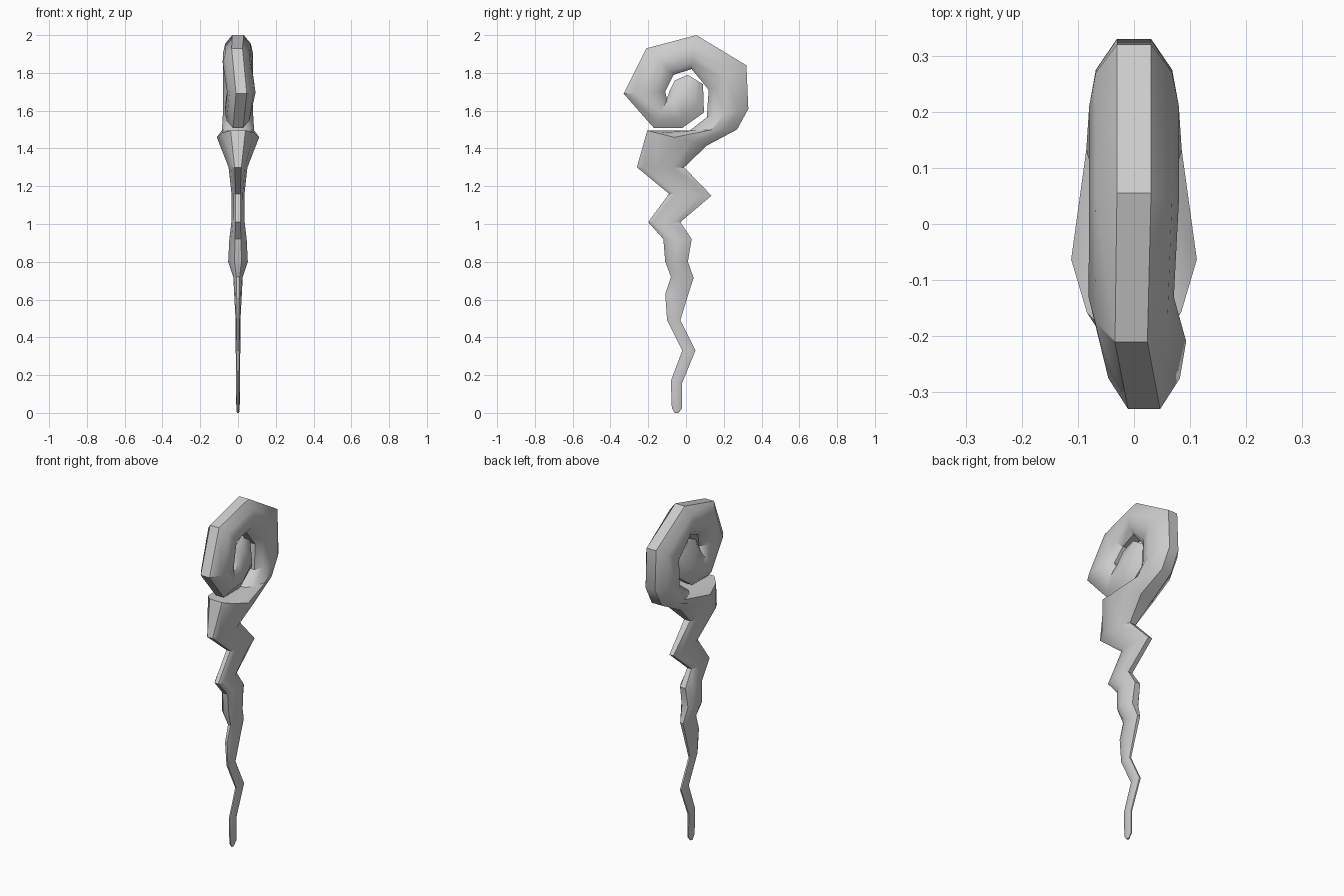
import bpy, bmesh

# Stations along the staff: outer edge (y, z), inner edge (y, z), half width in x, x shift
stations = [
    (-0.04, 0.00, -0.06, 0.00, .006, 0),
    (-0.02, 0.025, -0.075, 0.025, .009, 0),
    (-0.02, 0.16, -0.08, 0.17, .011, 0),
    (0.05, 0.33, -0.02, 0.33, .012, 0),
    (-0.03, 0.49, -0.10, 0.49, .013, 0),
    (0.01, 0.62, -0.11, 0.63, .02, 0),
    (0.04, 0.715, -0.08, 0.72, .025, 0),
    (0.01, 0.80, -0.11, 0.80, .052, 0),
    (0.03, 0.92, -0.12, 0.92, .046, 0),
    (-0.03, 1.01, -0.20, 1.01, .035, 0),
    (0.135, 1.15, -0.09, 1.16, .034, 0),
    (-0.01, 1.30, -0.26, 1.30, .05, 0),
    (0.11, 1.415, -0.205, 1.495, .112, 0),
    # crook
    (0.27, 1.50, 0.02, 1.495, .085, 0),
    (0.33, 1.61, 0.11, 1.565, .08, 0),
    (0.32, 1.84, 0.12, 1.71, .08, 0),
    (0.055, 2.00, 0.03, 1.82, .08, 0),
    (-0.21, 1.93, -0.065, 1.79, .076, -.005),
    (-0.33, 1.69, -0.11, 1.70, .075, .018),
    (-0.17, 1.508, -0.10, 1.66, .07, 0),
    (-0.02, 1.508, -0.085, 1.71, .068, 0),
    (0.095, 1.59, -0.06, 1.76, .062, 0),
    (0.09, 1.74, 0.01, 1.79, .035, 0),
]

# Rounded ten-sided section: position between edges, fraction of half width
half = [(1, .38), (.5, .85), (-.1, 1), (-.7, .75), (-1, .35)]
section = half + [(t, -w) for t, w in reversed(half)]

bm = bmesh.new()
rings = []
for oy, oz, iy, iz, w, sx in stations:
    ring = []
    for t, k in section:
        a = (t + 1) / 2
        ring.append(bm.verts.new((k * w + sx, iy + (oy - iy) * a, iz + (oz - iz) * a)))
    rings.append(ring)
n = len(section)
for r0, r1 in zip(rings, rings[1:]):
    for i in range(n):
        j = (i + 1) % n
        bm.faces.new((r0[i], r0[j], r1[j], r1[i]))
bm.faces.new(rings[0])
bm.faces.new(rings[-1])
bmesh.ops.recalc_face_normals(bm, faces=bm.faces[:])

# One continuous twisted staff with a spiral crook
mesh = bpy.data.meshes.new("twisted_staff")
bm.to_mesh(mesh)
bm.free()
staff = bpy.data.objects.new("twisted_staff", mesh)
bpy.context.collection.objects.link(staff)
bpy.context.view_layer.objects.active = staff
staff.select_set(True)
bpy.ops.object.shade_smooth_by_angle(angle=0.6)
